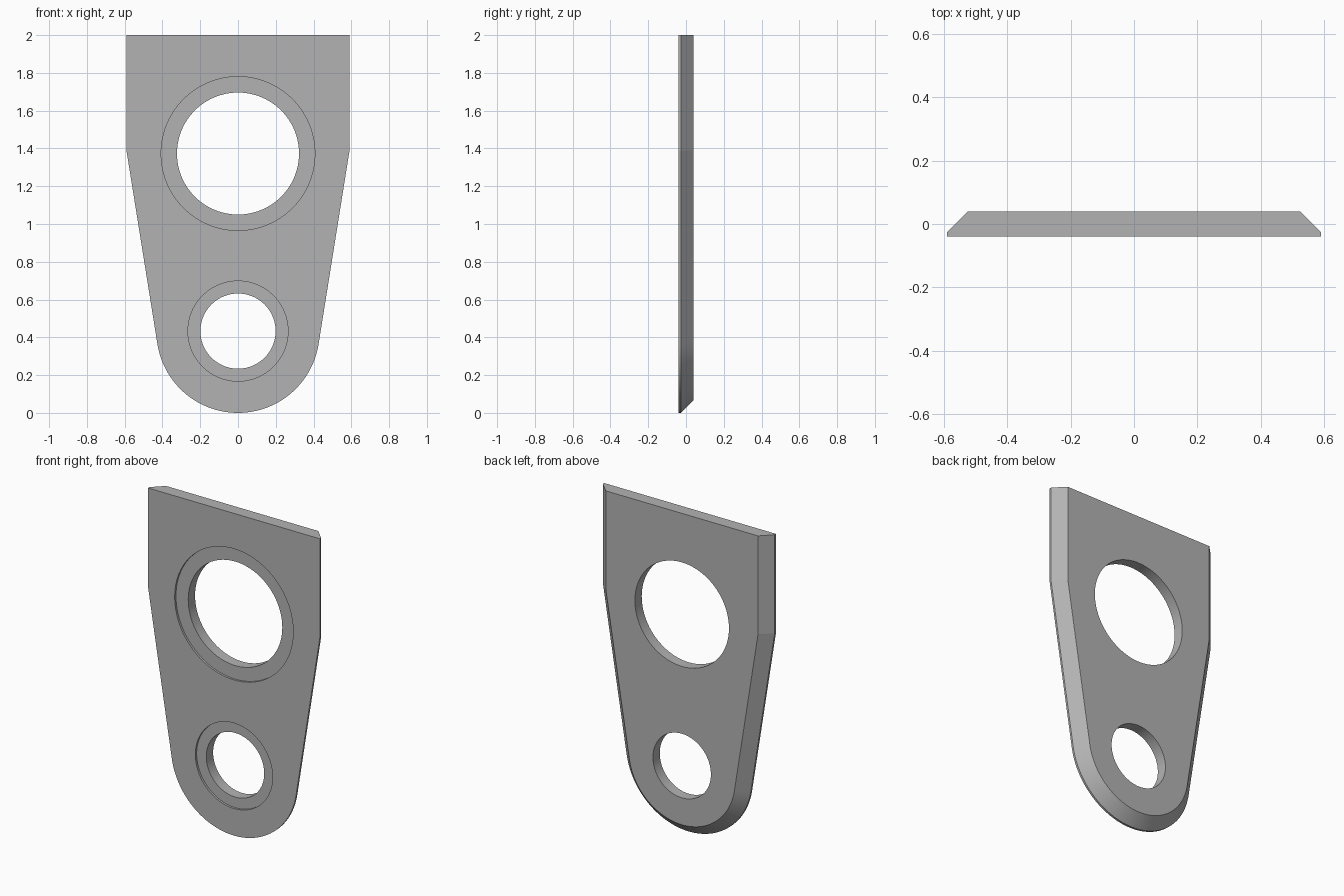
import bpy
import bmesh
from math import radians, cos, sin, acos, atan2, hypot, pi

cube = bpy.data.objects.get("Cube")
if cube:
    bpy.data.objects.remove(cube, do_unlink=True)

HALF_WIDTH, HEIGHT = 0.59, 2.0
SHOULDER_Z = 1.386           # where the sides start to taper
TIP_R = 0.432                # rounded lower end
FRONT, BACK = -0.04, 0.04
EDGE, BEVEL = 0.013, 0.067   # straight rim, then 45 degree chamfer
RECESS = 0.013

grey = bpy.data.materials.new("plain grey")
grey.use_nodes = True
color = (0.45, 0.45, 0.45, 1)
grey.diffuse_color = color
grey.node_tree.nodes["Principled BSDF"].inputs["Base Color"].default_value = color

# Angle at which the tapered side meets the rounded end
rise = SHOULDER_Z - TIP_R
tangent = atan2(rise, HALF_WIDTH) - acos(TIP_R / hypot(rise, HALF_WIDTH))


def outline(inset, steps=72):
    """Plate outline in x and z, with sides and rounded end moved inward."""
    w, r = HALF_WIDTH - inset, TIP_R - inset
    shoulder = TIP_R + (r - w * cos(tangent)) / sin(tangent)
    pts = [(-w, shoulder), (-w, HEIGHT), (w, HEIGHT), (w, shoulder)]
    sweep = pi + 2 * tangent
    for i in range(steps + 1):
        a = tangent - sweep * i / steps
        pts.append((r * cos(a), TIP_R + r * sin(a)))
    return pts


# Plate with chamfered sides and rounded lower end
bm = bmesh.new()
loops = [[bm.verts.new((x, y, z)) for x, z in outline(inset)]
         for y, inset in ((FRONT, 0), (FRONT + EDGE, 0), (BACK, BEVEL))]
bm.faces.new(loops[0])
bm.faces.new(loops[-1])
for low, high in zip(loops, loops[1:]):
    for i in range(len(low)):
        j = (i + 1) % len(low)
        bm.faces.new((low[i], low[j], high[j], high[i]))
bmesh.ops.recalc_face_normals(bm, faces=bm.faces)
mesh = bpy.data.meshes.new("bracket_plate")
bm.to_mesh(mesh)
bm.free()
plate = bpy.data.objects.new("bracket_plate", mesh)
bpy.context.collection.objects.link(plate)
mesh.materials.append(grey)
bpy.context.view_layer.objects.active = plate


def cut(z, radius, y_from, y_to):
    """Remove a round hole running from front to back."""
    bpy.ops.mesh.primitive_cylinder_add(
        vertices=96, radius=radius, depth=y_to - y_from,
        location=(0, (y_from + y_to) / 2, z), rotation=(pi / 2, 0, 0))
    cutter = bpy.context.object
    cutter.name = "hole_cutter"
    cutter.hide_render = True
    cutter.data.materials.append(grey)
    bpy.context.view_layer.objects.active = plate
    mod = plate.modifiers.new("hole", "BOOLEAN")
    mod.operation, mod.solver, mod.object = "DIFFERENCE", "EXACT", cutter
    bpy.ops.object.modifier_apply(modifier=mod.name)
    bpy.data.objects.remove(cutter, do_unlink=True)


# Two through holes, each with a shallow recess on the front
for z, hole_r, recess_r in ((1.373, 0.323, 0.407), (0.433, 0.199, 0.265)):
    cut(z, recess_r, FRONT - 0.1, FRONT + RECESS)
    cut(z, hole_r, FRONT - 0.1, BACK + 0.1)

plate.select_set(True)
bpy.ops.object.shade_smooth_by_angle(angle=radians(5))
